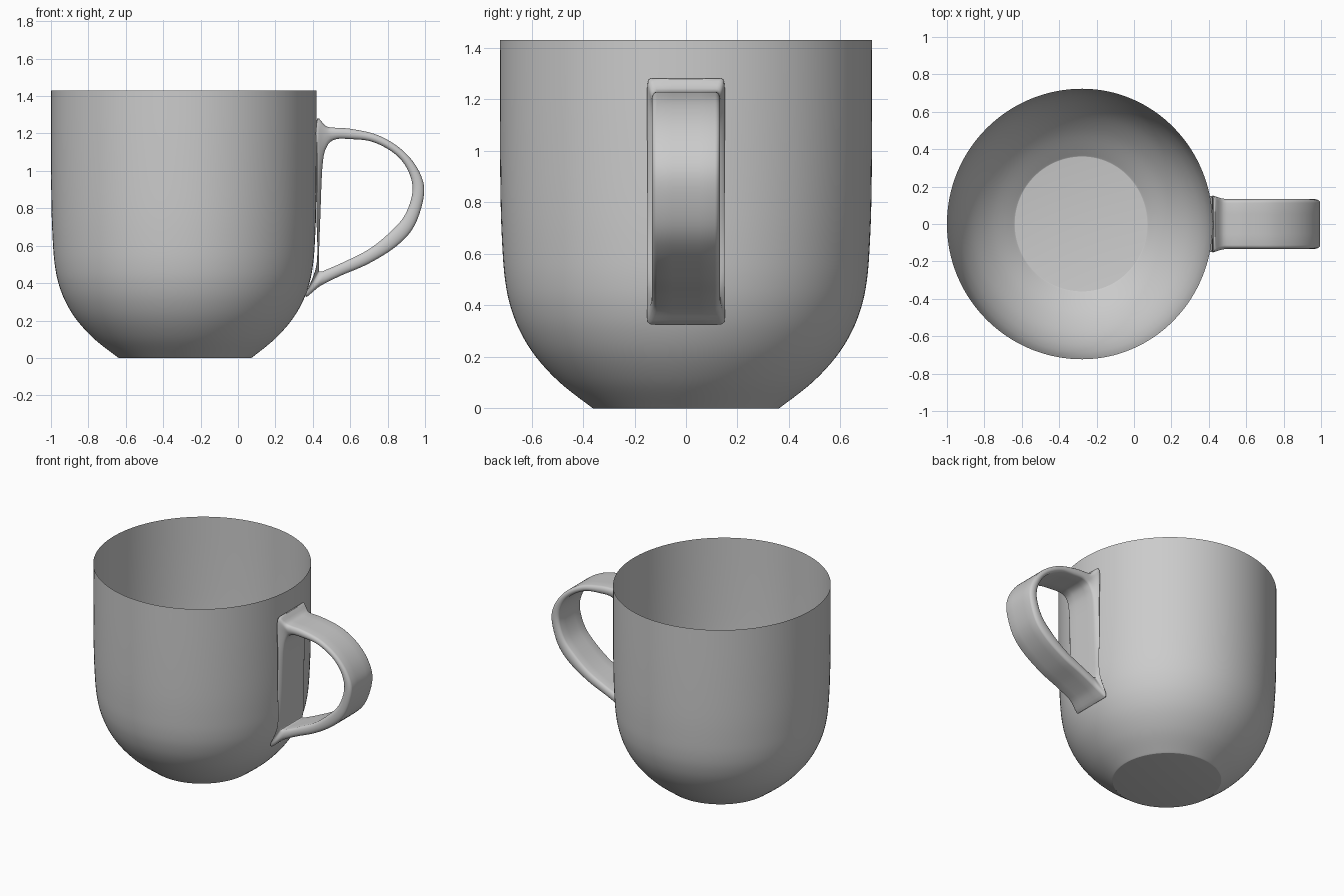
import bpy, bmesh, math

cube = bpy.data.objects.get("Cube")
if cube:
    bpy.data.objects.remove(cube, do_unlink=True)

grey = bpy.data.materials.new("plain_grey")
grey.use_nodes = True
colour = (0.6, 0.6, 0.6, 1)
grey.diffuse_color = colour
grey.node_tree.nodes["Principled BSDF"].inputs["Base Color"].default_value = colour

CENTRE_X = -0.277
FLATTEN = 0.965   # the handle side of the cup is slightly flattened


def spline(points, steps, closed=False):
    """Catmull-Rom curve through points of any dimension."""
    n = len(points)
    pick = (lambda i: points[i % n]) if closed else (lambda i: points[max(0, min(n - 1, i))])
    curve = []
    for i in range(n if closed else n - 1):
        a, b, c, d = (pick(i + k) for k in (-1, 0, 1, 2))
        for s in range(steps):
            t = s / steps
            curve.append([q + 0.5 * t * (r - p + t * (2*p - 5*q + 4*r - e + t * (3*(q - r) + e - p)))
                          for p, q, r, e in zip(a, b, c, d)])
    if not closed:
        curve.append(list(points[-1]))
    return curve


def bridge(bm, first, second):
    n = len(first)
    for i in range(n):
        j = (i + 1) % n
        bm.faces.new((first[i], first[j], second[j], second[i]))


def finish(name, bm, recalc=False):
    if recalc:
        bmesh.ops.recalc_face_normals(bm, faces=bm.faces)
    mesh = bpy.data.meshes.new(name)
    bm.to_mesh(mesh)
    bm.free()
    mesh.materials.append(grey)
    obj = bpy.data.objects.new(name, mesh)
    bpy.context.collection.objects.link(obj)
    bpy.ops.object.select_all(action='DESELECT')
    bpy.context.view_layer.objects.active = obj
    obj.select_set(True)
    bpy.ops.object.shade_smooth_by_angle(angle=math.radians(35))
    return obj


# Cup: thin turned shell with a flat floor
profile = [(0.36, 0), (0.375, 0.01), (0.49, 0.1), (0.583, 0.2), (0.645, 0.3), (0.683, 0.4),
           (0.703, 0.5), (0.713, 0.62), (0.72, 0.8), (0.723, 1.1), (0.723, 1.43)]
shell = spline(profile, 5)
SIDES = 128
bm = bmesh.new()
rings = []
for r, z in shell:
    ring = []
    for i in range(SIDES):
        a = math.tau * i / SIDES
        x = r * math.cos(a)
        ring.append(bm.verts.new((CENTRE_X + x * (FLATTEN if x > 0 else 1), r * math.sin(a), z)))
    rings.append(ring)
bm.faces.new(list(reversed(rings[0])))
for lower, upper in zip(rings, rings[1:]):
    bridge(bm, lower, upper)
finish("cup", bm)


def wall_x(y, z):
    """Outer x of the cup wall on the handle side."""
    for (r1, z1), (r2, z2) in zip(shell, shell[1:]):
        if z <= z2:
            r = r1 + (r2 - r1) * (z - z1) / (z2 - z1)
            break
    return CENTRE_X + FLATTEN * math.sqrt(r * r - y * y)


# Handle: flat band swept round a loop, flaring into the cup wall
# (outer x, outer z, inner x, inner z, flare)
loop = [(0.55, 0.44, 0.56, 0.51, 0), (0.7, 0.505, 0.69, 0.575, 0), (0.85, 0.6, 0.8, 0.66, 0),
        (0.945, 0.71, 0.89, 0.76, 0), (0.995, 0.88, 0.933, 0.89, 0), (0.967, 1, 0.91, 1, 0),
        (0.88, 1.11, 0.84, 1.09, 0), (0.75, 1.19, 0.72, 1.155, 0), (0.6, 1.225, 0.6, 1.17, 0),
        (0.48, 1.235, 0.52, 1.168, 0), (0.42, 1.27, 0.475, 1.13, 1), (0.42, 1, 0.452, 1.03, 1),
        (0.42, 0.75, 0.44, 0.75, 1), (0.42, 0.5, 0.432, 0.5, 1), (0.36, 0.33, 0.44, 0.462, 1),
        (0.44, 0.385, 0.48, 0.475, 0)]
HALF, ROUND = 0.133, 0.02
section = []
for side, start in ((1, 0), (-1, 180)):
    for k in range(9):
        a = math.radians(start + 22.5 * k)
        section.append((0.5 - 0.5 * math.cos(a), side * (HALF - ROUND) + ROUND * math.sin(a)))
    section += [(0.5 + side * 0.5, side * HALF * f * 0.8) for f in (0.5, 0, -0.5)]

bm = bmesh.new()
rings = []
for ox, oz, ix, iz, flare in spline(loop, 6, closed=True):
    ring = []
    for t, y in section:
        y *= 1 + 0.25 * max(0, flare) * (1 - t) ** 2
        x, z = ox + (ix - ox) * t, oz + (iz - oz) * t
        ring.append(bm.verts.new((max(x, wall_x(y, z) + 0.001), y, z)))
    rings.append(ring)
for i, ring in enumerate(rings):
    bridge(bm, ring, rings[(i + 1) % len(rings)])
finish("handle", bm, recalc=True)
